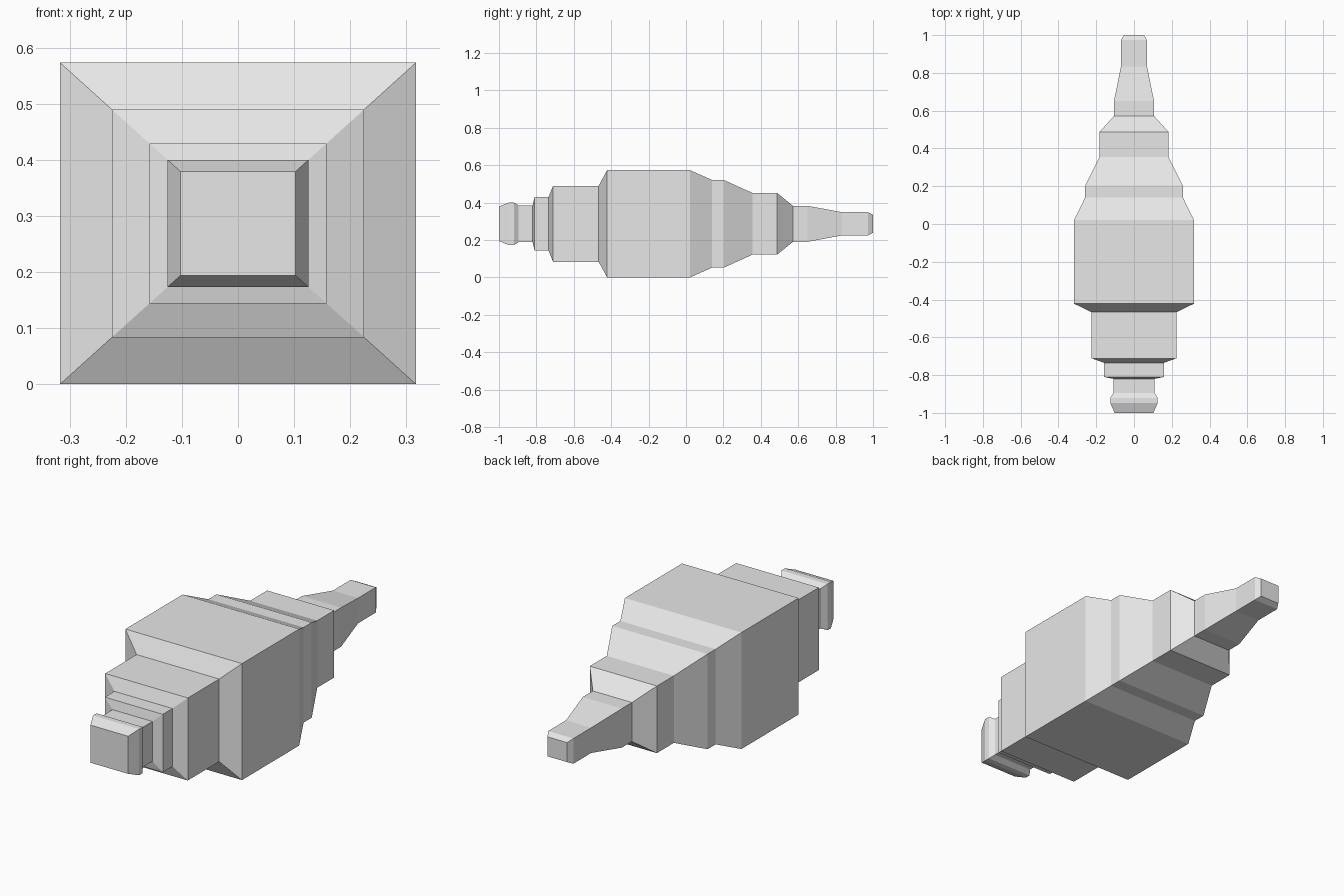
import bpy
import bmesh

cube = bpy.data.objects.get("Cube")
if cube:
    bpy.data.objects.remove(cube, do_unlink=True)

grey = bpy.data.materials.new("light_grey")
grey.use_nodes = True
colour = (0.8, 0.8, 0.8, 1)
grey.diffuse_color = colour
grey.node_tree.nodes["Principled BSDF"].inputs["Base Color"].default_value = colour

# Stepped profile along y: (position, half height)
CENTRE_Z = 0.2865
WIDTH_RATIO = 1.107
PROFILE = [
    (-1.0, 0.0925), (-0.947, 0.1135), (-0.92, 0.1135), (-0.895, 0.098),   # end knob
    (-0.82, 0.098), (-0.81, 0.1425), (-0.735, 0.1425),                    # collar
    (-0.711, 0.203), (-0.467, 0.203),                                     # shoulder
    (-0.422, 0.2865), (0.022, 0.2865),                                    # main block
    (0.14, 0.234), (0.203, 0.234), (0.355, 0.165), (0.487, 0.165),        # taper
    (0.572, 0.096), (0.65, 0.096), (0.835, 0.062), (0.973, 0.062),        # tail
    (1.0, 0.048),
]


def loft_rectangles(name, profile, material):
    """Join rectangular cross-sections into one closed solid."""
    bm = bmesh.new()
    rings = []
    for y, h in profile:
        w = h * WIDTH_RATIO
        corners = [(-w, -h), (w, -h), (w, h), (-w, h)]
        rings.append([bm.verts.new((x, y, CENTRE_Z + z)) for x, z in corners])
    for a, b in zip(rings, rings[1:]):
        for i in range(4):
            j = (i + 1) % 4
            bm.faces.new((a[i], a[j], b[j], b[i]))
    bm.faces.new(rings[0])
    bm.faces.new(rings[-1])
    bmesh.ops.recalc_face_normals(bm, faces=bm.faces)
    mesh = bpy.data.meshes.new(name)
    bm.to_mesh(mesh)
    bm.free()
    mesh.materials.append(material)
    obj = bpy.data.objects.new(name, mesh)
    bpy.context.scene.collection.objects.link(obj)
    return obj


loft_rectangles("stepped_body", PROFILE, grey)
